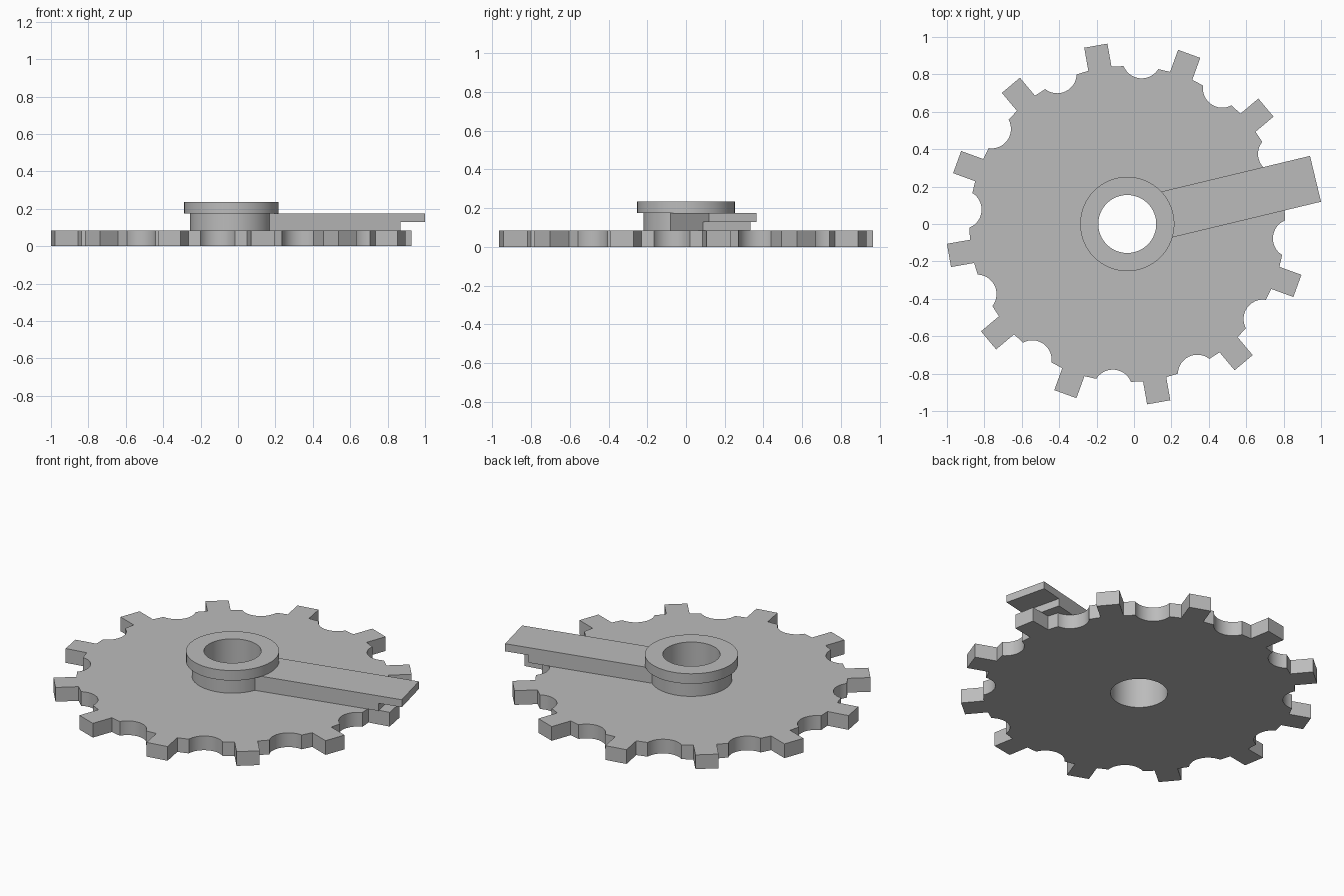
import bpy, bmesh
from math import sin, cos, pi, radians, asin, sqrt, atan2
from mathutils import Matrix, Vector

cube = bpy.data.objects.get("Cube")
if cube:
    bpy.data.objects.remove(cube)

CENTER = Vector((-0.036, 0, 0))
BORE, HUB, FLANGE = 0.155, 0.22, 0.252
GEAR_TOP, HUB_TOP, FLANGE_TOP = 0.085, 0.175, 0.235

grey = bpy.data.materials.new("plain grey")
grey.use_nodes = True
grey.diffuse_color = (0.5, 0.5, 0.5, 1)
grey.node_tree.nodes["Principled BSDF"].inputs["Base Color"].default_value = (0.5, 0.5, 0.5, 1)


def finish(name, bm):
    bmesh.ops.recalc_face_normals(bm, faces=bm.faces)
    mesh = bpy.data.meshes.new(name)
    bm.to_mesh(mesh)
    bm.free()
    mesh.materials.append(grey)
    obj = bpy.data.objects.new(name, mesh)
    bpy.context.collection.objects.link(obj)
    obj.location = CENTER
    bpy.ops.object.select_all(action="DESELECT")
    obj.select_set(True)
    bpy.context.view_layer.objects.active = obj
    bpy.ops.object.shade_smooth_by_angle(angle=radians(30))
    return obj


def circle(radius, count=64):
    return [(radius * cos(2 * pi * i / count), radius * sin(2 * pi * i / count))
            for i in range(count)]


def plate(name, loops, height):
    """Flat plate bounded by an outer loop and any hole loops."""
    bm = bmesh.new()
    edges = []
    for loop in loops:
        verts = [bm.verts.new((x, y, 0)) for x, y in loop]
        edges += [bm.edges.new((v, verts[i - 1])) for i, v in enumerate(verts)]
    bmesh.ops.triangle_fill(bm, edges=edges, use_beauty=True)
    top = bmesh.ops.extrude_face_region(bm, geom=bm.faces[:], use_keep_orig=True)["geom"]
    bmesh.ops.translate(bm, vec=(0, 0, height),
                        verts=[g for g in top if isinstance(g, bmesh.types.BMVert)])
    return finish(name, bm)


# Toothed wheel: straight teeth with a round scallop between each pair
TEETH, ROOT, TIP, HALF_TOOTH = 12, 0.845, 0.968, 0.063
SCALLOP, SCALLOP_CENTER = 0.104, 0.886
root_axial = sqrt(ROOT ** 2 - HALF_TOOTH ** 2)
half_notch = radians(6.2)
edge = Vector((ROOT * cos(half_notch), ROOT * sin(half_notch)))
swing = atan2(edge.y, SCALLOP_CENTER - edge.x)

outline = []
for i in range(TEETH):
    angle = radians(10) + i * 2 * pi / TEETH
    tooth = [(root_axial, -HALF_TOOTH), (TIP, -HALF_TOOTH),
             (TIP, HALF_TOOTH), (root_axial, HALF_TOOTH)]
    scallop = [(SCALLOP_CENTER - SCALLOP * cos(t), SCALLOP * sin(t))
               for t in (swing * (k / 8 - 1) for k in range(17))]
    for points, a in ((tooth, angle), (scallop, angle + pi / TEETH)):
        outline += [(x * cos(a) - y * sin(a), x * sin(a) + y * cos(a)) for x, y in points]
plate("toothed_wheel", [outline, circle(BORE)], GEAR_TOP)

# Hub with a wider flange, turned around the bore
profile = [(BORE, GEAR_TOP), (HUB, GEAR_TOP), (HUB, HUB_TOP),
           (FLANGE, HUB_TOP), (FLANGE, FLANGE_TOP), (BORE, FLANGE_TOP)]
bm = bmesh.new()
rings = [[bm.verts.new((x, y, z)) for x, y in circle(r)] for r, z in profile]
for j, ring in enumerate(rings):
    for i in range(len(ring)):
        bm.faces.new((rings[j - 1][i - 1], rings[j - 1][i], ring[i], ring[i - 1]))
finish("flanged_hub", bm)

# Radial arm with an undercut tip
HALF_ARM = 0.126
side = [(0.18, GEAR_TOP), (0.90, GEAR_TOP), (0.90, 0.13),
        (1.035, 0.13), (1.035, HUB_TOP), (0.18, HUB_TOP)]
bm = bmesh.new()
face = bm.faces.new([bm.verts.new((x, -HALF_ARM, z)) for x, z in side])
far = bmesh.ops.extrude_face_region(bm, geom=[face], use_keep_orig=True)["geom"]
bmesh.ops.translate(bm, vec=(0, 2 * HALF_ARM, 0),
                    verts=[g for g in far if isinstance(g, bmesh.types.BMVert)])
bmesh.ops.rotate(bm, verts=bm.verts, matrix=Matrix.Rotation(radians(13.5), 3, "Z"))
finish("radial_arm", bm)
